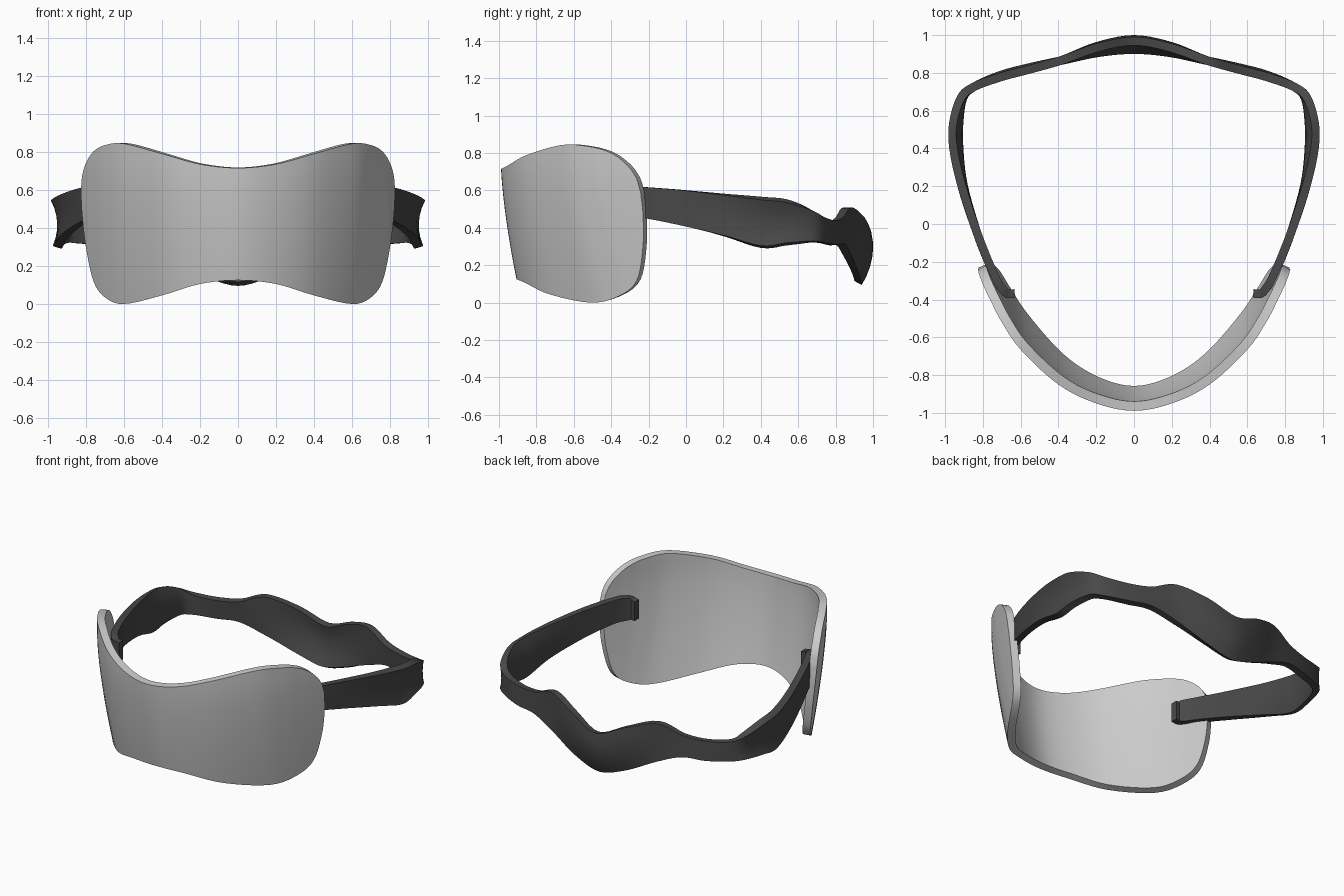
import bpy, bmesh, math
from mathutils import Vector

if "Cube" in bpy.data.objects:
    bpy.data.objects.remove(bpy.data.objects["Cube"])


def material(name, value):
    mat = bpy.data.materials.new(name)
    mat.use_nodes = True
    colour = (value, value, value, 1)
    mat.diffuse_color = colour
    bsdf = mat.node_tree.nodes["Principled BSDF"]
    bsdf.inputs["Base Color"].default_value = colour
    bsdf.inputs["Roughness"].default_value = 0.7
    return mat


def spline(points, steps):
    """Smooth curve through tuples of any length."""
    pts = [Vector(p) for p in points]
    pts = [2 * pts[0] - pts[1]] + pts + [2 * pts[-1] - pts[-2]]
    out = []
    for a, b, c, d in zip(pts, pts[1:], pts[2:], pts[3:]):
        for k in range(steps):
            t = k / steps
            out.append(0.5 * (2 * b + (c - a) * t + (2 * a - 5 * b + 4 * c - d) * t * t
                              + (3 * b - a - 3 * c + d) * t ** 3))
    return out + [pts[-2]]


def mirrored(half):
    """Add the -x half to a list of stations that ends at x = 0."""
    return half + [(-p[0],) + tuple(p[1:]) for p in reversed(half[:-1])]


def sheet(name, columns, thickness, mat):
    """Skin a grid of columns, then thicken it inward."""
    bm = bmesh.new()
    grid = [[bm.verts.new(p) for p in col] for col in columns]
    for a, b in zip(grid, grid[1:]):
        for j in range(len(a) - 1):
            bm.faces.new((a[j], b[j], b[j + 1], a[j + 1]))
    bmesh.ops.remove_doubles(bm, verts=bm.verts, dist=0.0005)
    mesh = bpy.data.meshes.new(name)
    bm.to_mesh(mesh)
    bm.free()
    mesh.materials.append(mat)
    obj = bpy.data.objects.new(name, mesh)
    bpy.context.collection.objects.link(obj)
    mod = obj.modifiers.new("thickness", "SOLIDIFY")
    mod.thickness = thickness
    mod.offset = -1
    bpy.ops.object.select_all(action="DESELECT")
    obj.select_set(True)
    bpy.context.view_layer.objects.active = obj
    bpy.ops.object.modifier_apply(modifier=mod.name)
    bpy.ops.object.shade_smooth_by_angle(angle=math.radians(40))
    return obj


pale_grey = material("pale grey", 0.6)
charcoal = material("charcoal", 0.065)

# Curved eye shield: x, front depth, top height, bottom height
shield_half = [
    (0.826, -0.262, 0.59, 0.59), (0.82, -0.275, 0.67, 0.47), (0.80, -0.32, 0.74, 0.30),
    (0.76, -0.405, 0.802, 0.12), (0.70, -0.52, 0.835, 0.035), (0.60, -0.665, 0.843, 0.0),
    (0.40, -0.85, 0.79, 0.045), (0.20, -0.95, 0.735, 0.105), (0, -0.99, 0.715, 0.125)]
rows = 14
columns = []
for x, y, top, bottom in reversed(spline(mirrored(shield_half), 5)):
    col = []
    for j in range(rows + 1):
        z = bottom + (top - bottom) * j / rows
        lean = max(0, (0.75 - z) / 0.75) ** 1.5
        col.append((x, y + (0.11 + 0.13 * x * x) * lean, z))
    columns.append(col)
sheet("eye_shield", columns, 0.05, pale_grey)

# Wavy head strap: x, y, top, bottom, bulge of the middle, push of the lower edge
strap_half = [
    (0.63, -0.39, 0.60, 0.47, 0, 0), (0.68, -0.39, 0.61, 0.47, 0, 0),
    (0.72, -0.35, 0.62, 0.465, 0, 0), (0.765, -0.27, 0.62, 0.46, 0, 0),
    (0.85, -0.06, 0.605, 0.42, 0, 0), (0.935, 0.20, 0.575, 0.36, -0.01, 0),
    (0.978, 0.40, 0.55, 0.305, -0.025, -0.01), (0.978, 0.54, 0.535, 0.32, -0.025, -0.01),
    (0.935, 0.68, 0.49, 0.33, -0.01, 0), (0.86, 0.745, 0.455, 0.32, 0, 0),
    (0.71, 0.80, 0.44, 0.31, 0, 0.01), (0.56, 0.84, 0.455, 0.31, 0, 0.01),
    (0.40, 0.885, 0.51, 0.25, 0, 0), (0.20, 0.955, 0.455, 0.15, 0.02, -0.03),
    (0, 0.99, 0.38, 0.095, 0.03, -0.05)]
path = spline(mirrored(strap_half), 5)
rows = 6
columns = []
for i, (x, y, top, bottom, bulge, push) in enumerate(path):
    a, b = path[max(i - 1, 0)], path[min(i + 1, len(path) - 1)]
    out = Vector((b[1] - a[1], a[0] - b[0], 0)).normalized()
    col = []
    for j in range(rows + 1):
        v = j / rows
        shift = 4 * v * (1 - v) * bulge + (1 - v) * push
        col.append(Vector((x, y, bottom + (top - bottom) * v)) + out * shift)
    columns.append(col)
sheet("head_strap", columns, 0.045, charcoal)
